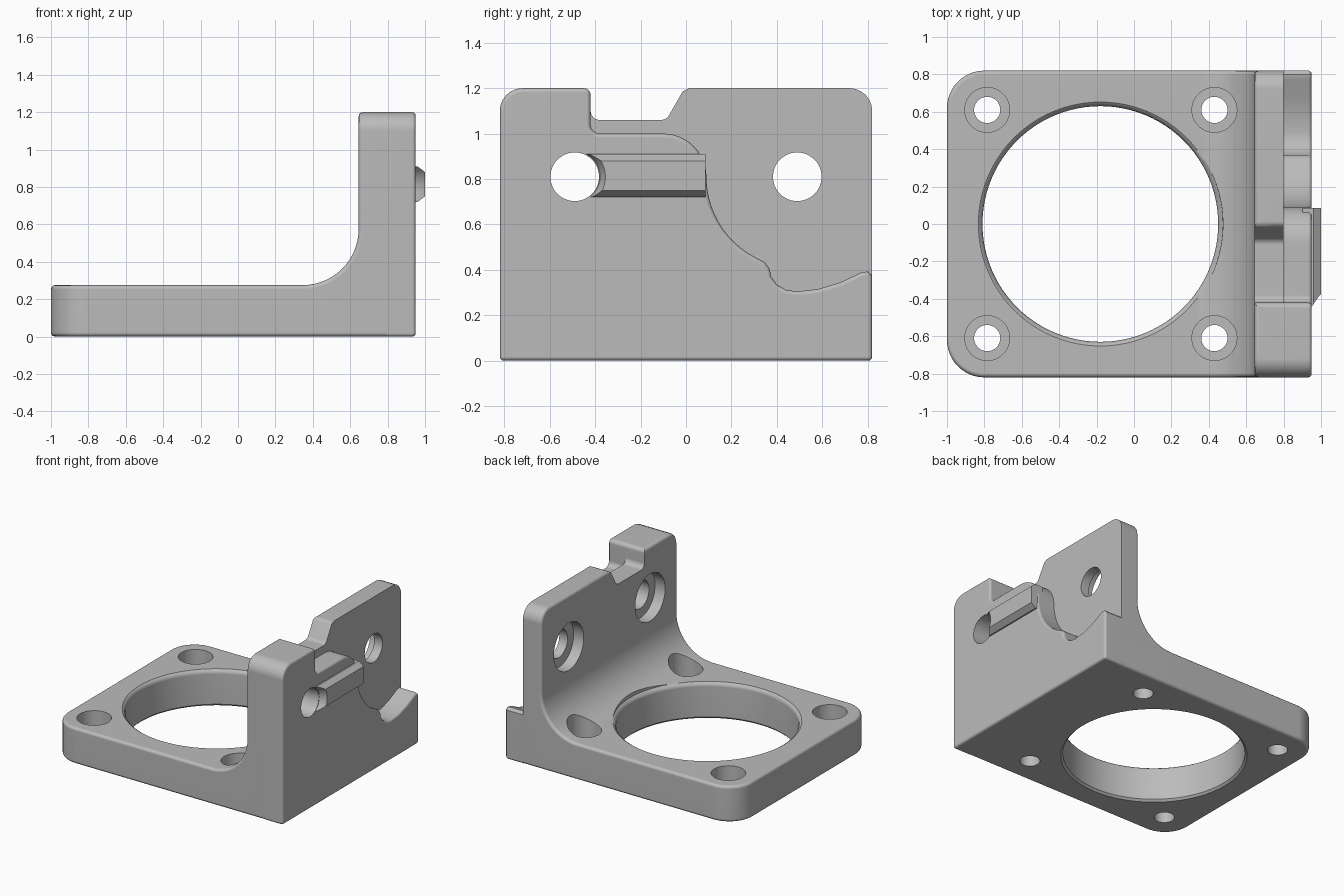
import bpy, bmesh
from math import sin, cos, pi, radians
from mathutils import Vector, Matrix

cube = bpy.data.objects.get("Cube")
if cube:
    bpy.data.objects.remove(cube, do_unlink=True)

grey = bpy.data.materials.new("light grey")
grey.use_nodes = True
COLOUR = (0.5, 0.5, 0.5, 1)
grey.diffuse_color = COLOUR
grey.node_tree.nodes["Principled BSDF"].inputs["Base Color"].default_value = COLOUR

HALF = 0.82           # half width in y
HEIGHT = 1.2
WALL_IN, WALL_MID, WALL_OUT = 0.645, 0.80, 0.95
HOLE_Y, HOLE_Z = 0.49, 0.81


def arc(a, b, r, start, end, n=6):
    steps = [radians(start + (end - start) * i / n) for i in range(n + 1)]
    return [(a + r * cos(t), b + r * sin(t)) for t in steps]


def prism(points, axis, lo, hi):
    """Extrude a closed profile along x (profile y,z) or y (profile x,z)."""
    place = (lambda a, b: (lo, a, b)) if axis == "x" else (lambda a, b: (a, lo, b))
    bm = bmesh.new()
    face = bm.faces.new([bm.verts.new(place(a, b)) for a, b in points])
    new = bmesh.ops.extrude_face_region(bm, geom=[face])["geom"]
    shift = Vector((hi - lo, 0, 0)) if axis == "x" else Vector((0, hi - lo, 0))
    bmesh.ops.translate(bm, vec=shift, verts=[v for v in new if isinstance(v, bmesh.types.BMVert)])
    bmesh.ops.recalc_face_normals(bm, faces=bm.faces)
    return bm


def lathe(profile, n, matrix):
    """Solid of revolution from (radius, height) pairs, closed at both ends."""
    bm = bmesh.new()
    rings = [[bm.verts.new((r * cos(2 * pi * i / n), r * sin(2 * pi * i / n), h))
              for i in range(n)] for r, h in profile]
    for low, high in zip(rings, rings[1:]):
        for i in range(n):
            j = (i + 1) % n
            bm.faces.new((low[i], low[j], high[j], high[i]))
    bm.faces.new(rings[0][::-1])
    bm.faces.new(rings[-1])
    bm.transform(matrix)
    bmesh.ops.recalc_face_normals(bm, faces=bm.faces)
    return bm


def along(edge, axis, value):
    return all(abs(v.co[axis] - value) < 1e-4 for v in edge.verts)


def bevel(bm, edges, width, segments):
    bmesh.ops.bevel(bm, geom=edges, offset=width, offset_type="OFFSET", segments=segments,
                    profile=0.5, affect="EDGES", clamp_overlap=False)


def make(name, bm):
    mesh = bpy.data.meshes.new(name)
    bm.to_mesh(mesh)
    bm.free()
    obj = bpy.data.objects.new(name, mesh)
    bpy.context.collection.objects.link(obj)
    return obj


def finish(obj, cutters):
    """Cut the holes, then shade smoothly with sharp edges kept."""
    for cutter in cutters:
        mod = obj.modifiers.new("cut", "BOOLEAN")
        mod.operation, mod.solver, mod.object = "DIFFERENCE", "EXACT", cutter
    bpy.context.view_layer.update()
    graph = bpy.context.evaluated_depsgraph_get()
    mesh = bpy.data.meshes.new_from_object(obj.evaluated_get(graph))
    obj.modifiers.clear()
    obj.data = mesh
    mesh.materials.clear()
    mesh.materials.append(grey)
    bpy.ops.object.select_all(action="DESELECT")
    obj.select_set(True)
    bpy.context.view_layer.objects.active = obj
    bpy.ops.object.shade_smooth_by_angle(angle=radians(35))
    obj.modifiers.new("even shading", "WEIGHTED_NORMAL").keep_sharp = True


# L-shaped body: base plate, inner fillet and inner half of the wall
bm = prism([(-1, 0), (WALL_MID, 0), (WALL_MID, HEIGHT), (WALL_IN, HEIGHT)]
           + arc(0.345, 0.575, 0.3, 0, -90, 14) + [(-1, 0.275)], "y", -HALF, HALF)
bevel(bm, [e for e in bm.edges if along(e, 0, -1)
           and abs(e.verts[0].co.z - e.verts[1].co.z) > 0.1], 0.2, 12)
bevel(bm, [e for e in bm.edges if along(e, 2, HEIGHT)
           and (along(e, 1, HALF) or along(e, 1, -HALF))], 0.1, 6)
rim = [e for e in bm.edges if e.calc_face_angle(0) > radians(40) and not along(e, 0, WALL_MID)]
bevel(bm, rim, 0.022, 3)
body = make("bracket_body", bm)

# Outer wall layer with the stepped curved outline
outline = [(-HALF, 0), (HALF, 0), (HALF, 0.375), (0.8, 0.393), (0.77, 0.388), (0.68, 0.345),
           (0.58, 0.315), (0.49, 0.305), (0.44, 0.312), (0.4, 0.335), (0.375, 0.37),
           (0.368, 0.405), (0.345, 0.435)]
outline += arc(HOLE_Y, HOLE_Z, 0.4, 242, 182, 16)
outline += arc(-0.1, HOLE_Z, 0.19, 0, 90, 12)
outline += arc(-0.38, 1.04, 0.04, 270, 180)
outline += arc(-0.45, 1.17, 0.03, 0, 90, 4)
outline += arc(-0.72, 1.1, 0.1, 90, 180)
bm = prism(outline, "x", WALL_MID, WALL_OUT)
bevel(bm, [e for e in bm.edges if not along(e, 0, WALL_MID)
           and (along(e, 0, WALL_OUT) or along(e, 2, 0))], 0.018, 3)
layer = make("outer_wall_layer", bm)

# Raised rail with chamfered long edges
rail = make("side_rail", prism([(0.9, 0.91), (0.96, 0.91), (1, 0.88), (1, 0.75), (0.96, 0.72),
                                (0.9, 0.72)], "y", -0.45, 0.085))

# Cutters: top notch, large bore, base screw holes, wall screw holes
notch = make("notch_cutter", prism(
    [(-0.48, 1.3), (-0.48, 1.21)] + arc(-0.45, 1.17, 0.03, 90, 0, 4)
    + arc(-0.38, 1.1, 0.04, 180, 270) + arc(-0.11, 1.1, 0.04, 270, 330, 4)
    + [(-0.015, 1.185), (0.015, 1.201), (0.015, 1.3)], "x", 0.5, 0.9))
bore = make("bore_cutter", lathe(
    [(0.665, -0.02), (0.63, 0.015), (0.63, 0.245), (0.638, 0.265), (0.655, 0.277), (0.66, 0.5)],
    96, Matrix.Translation((-0.18, 0, 0))))
base_holes = [make("base_hole_cutter", lathe(
    [(0.07, -0.1), (0.07, 0.1), (0.12, 0.1), (0.12, 0.7)], 40, Matrix.Translation((x, y, 0))))
    for x in (-0.785, 0.43) for y in (-0.61, 0.61)]
wall_holes = [make("wall_hole_cutter", lathe(
    [(0.18, 0.5), (0.18, 0.73), (0.107, 0.73), (0.107, 1.1)], 48,
    Matrix.Translation((0, y, HOLE_Z)) @ Matrix.Rotation(pi / 2, 4, "Y")))
    for y in (-HOLE_Y, HOLE_Y)]
rail_end = make("rail_end_cutter", lathe(
    [(0.107, 0.8), (0.107, 0.94), (0.14, 1.01), (0.14, 1.1)], 48,
    Matrix.Translation((0, -HOLE_Y, HOLE_Z)) @ Matrix.Rotation(pi / 2, 4, "Y")))

finish(body, [notch, bore] + base_holes + wall_holes)
finish(layer, wall_holes[:1])
finish(rail, [rail_end])
for cutter in [notch, bore, rail_end] + base_holes + wall_holes:
    bpy.data.objects.remove(cutter, do_unlink=True)
